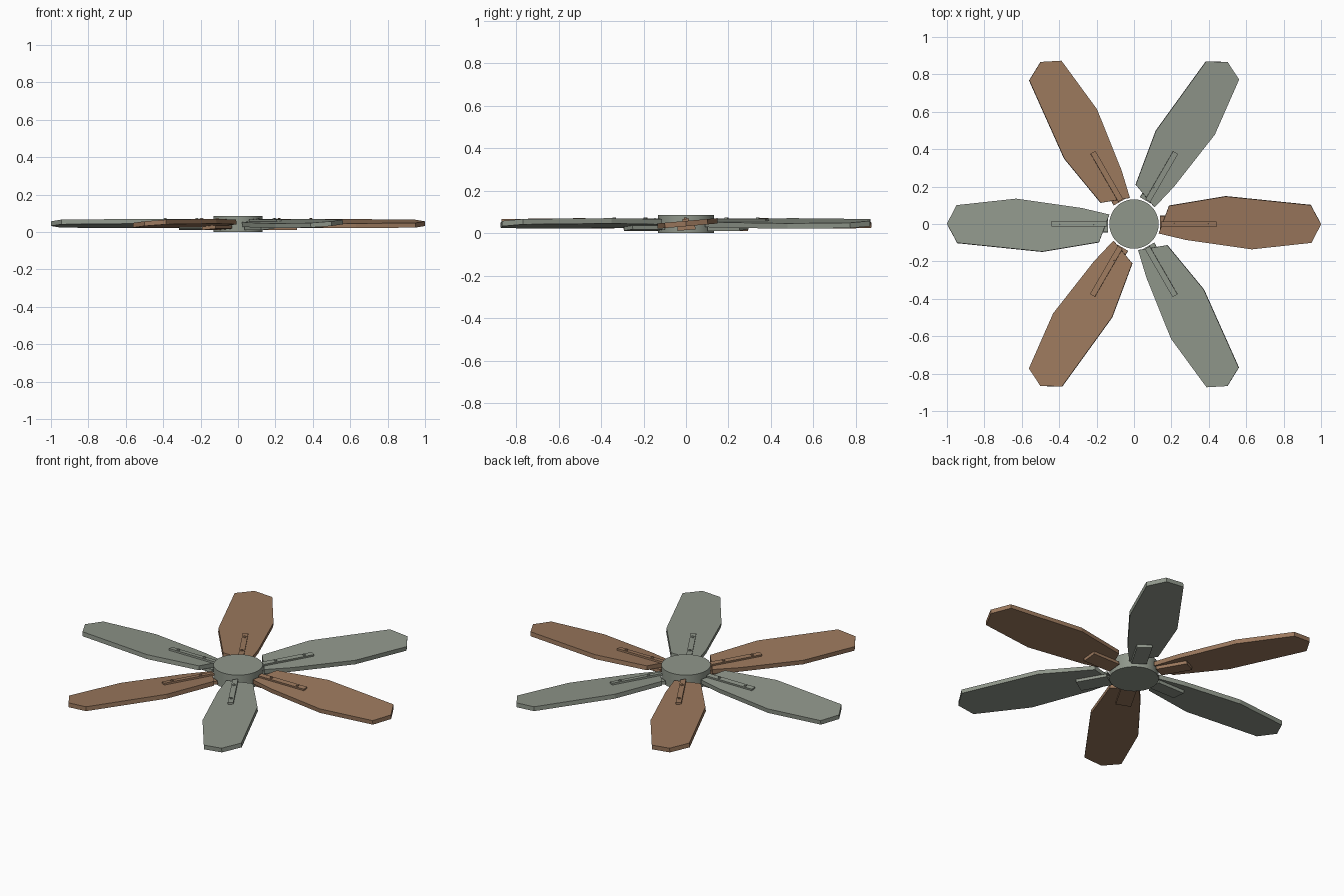
import bpy, bmesh, math
from mathutils import Matrix

cube = bpy.data.objects.get("Cube")
if cube:
    bpy.data.objects.remove(cube, do_unlink=True)


def make_material(name, rgb):
    mat = bpy.data.materials.new(name)
    mat.use_nodes = True
    color = (*rgb, 1.0)
    mat.diffuse_color = color
    bsdf = mat.node_tree.nodes["Principled BSDF"]
    bsdf.inputs["Base Color"].default_value = color
    bsdf.inputs["Roughness"].default_value = 0.7
    return mat


GREY = make_material("sage grey", (0.28, 0.31, 0.26))
BROWN = make_material("warm brown", (0.33, 0.19, 0.11))

BLADE_Z = 0.045
HALF = 0.0125                      # half the blade thickness
PITCH = math.radians(5)


def add_prism(bm, outline, z0, z1):
    """Extrude a flat outline from z0 up to z1."""
    base = bm.faces.new([bm.verts.new((x, y, z0)) for x, y in outline])
    ext = bmesh.ops.extrude_face_region(bm, geom=[base])
    top = [v for v in ext["geom"] if isinstance(v, bmesh.types.BMVert)]
    bmesh.ops.translate(bm, verts=top, vec=(0, 0, z1 - z0))


def add_disc(bm, x, radius, z0, z1, sides):
    bmesh.ops.create_cone(bm, cap_ends=True, segments=sides, radius1=radius,
                          radius2=radius, depth=z1 - z0,
                          matrix=Matrix.Translation((x, 0, (z0 + z1) / 2)))


def bar(x0, x1, half_width):
    return [(x0, -half_width), (x1, -half_width), (x1, half_width), (x0, half_width)]


def finish(bm, name, mat, matrix=Matrix()):
    bmesh.ops.recalc_face_normals(bm, faces=bm.faces)
    bm.transform(matrix)
    mesh = bpy.data.meshes.new(name)
    bm.to_mesh(mesh)
    bm.free()
    mesh.materials.append(mat)
    obj = bpy.data.objects.new(name, mesh)
    bpy.context.collection.objects.link(obj)
    return obj


# Central hub
bm = bmesh.new()
add_disc(bm, 0, 0.132, 0.0, 0.086, 48)
hub = finish(bm, "hub", GREY)
bpy.context.view_layer.objects.active = hub
hub.select_set(True)
bpy.ops.object.shade_smooth_by_angle(angle=math.radians(35))
hub.select_set(False)

BLADE = [(0.132, -0.05), (0.28, -0.085), (0.63, -0.135), (0.95, -0.1),
         (1.0, 0.0), (0.945, 0.102), (0.49, 0.149), (0.187, 0.098)]

# Six pitched blades, each with a lower bracket, a top strap and two bolts
for i in range(6):
    mat = GREY if i % 2 else BROWN
    place = (Matrix.Rotation(math.radians(60 * i), 4, "Z")
             @ Matrix.Translation((0, 0, BLADE_Z))
             @ Matrix.Rotation(PITCH, 4, "X"))

    bm = bmesh.new()
    add_prism(bm, BLADE, -HALF, HALF)
    finish(bm, f"blade_{i + 1}", mat, place)

    bm = bmesh.new()
    add_prism(bm, bar(0.14, 0.315, 0.042), -HALF - 0.018, -HALF)
    finish(bm, f"lower_bracket_{i + 1}", mat, place)

    bm = bmesh.new()
    add_prism(bm, bar(0.145, 0.442, 0.015), HALF - 0.002, HALF + 0.01)
    finish(bm, f"top_strap_{i + 1}", mat, place)

    bm = bmesh.new()
    for x in (0.22, 0.39):
        add_disc(bm, x, 0.008, HALF + 0.008, HALF + 0.016, 12)
    finish(bm, f"bolts_{i + 1}", mat, place)
